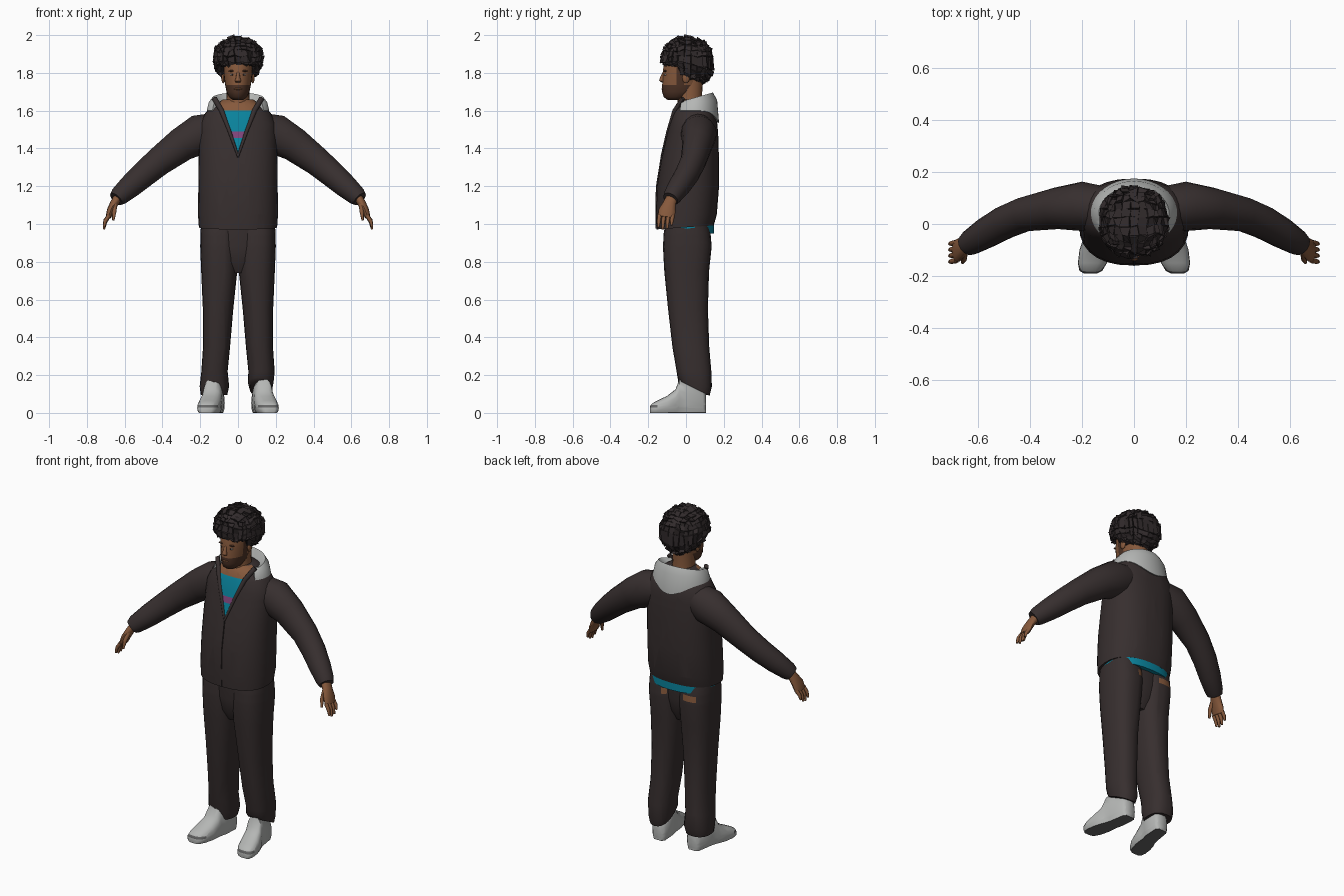
import bpy, bmesh, math, random
from mathutils import Vector, Matrix

random.seed(4)
if "Cube" in bpy.data.objects:
    bpy.data.objects.remove(bpy.data.objects["Cube"])


def material(name, *rgb):
    m = bpy.data.materials.new(name)
    m.use_nodes = True
    m.diffuse_color = (*rgb, 1)
    m.node_tree.nodes["Principled BSDF"].inputs["Base Color"].default_value = (*rgb, 1)
    return m


cloth = material("dark cloth", .038, .028, .028)
hair_mat = material("black hair", .03, .023, .024)
teal = material("teal shirt", .003, .23, .34)
pink = material("plum print", .22, .06, .2)
skin = material("brown skin", .24, .1, .045)
beard = material("dark beard", .075, .033, .019)
grey = material("light grey", .46, .47, .46)
sole = material("sole grey", .13, .13, .13)
white = material("eye white", .5, .45, .4)


def finish(name, bm, mats, rule=None, cuts=(), angle=50):
    """Cut the mesh, colour faces by rule and make a smooth shaded object."""
    for co, no in cuts:
        bmesh.ops.bisect_plane(bm, geom=bm.verts[:] + bm.edges[:] + bm.faces[:],
                               plane_co=co, plane_no=no)
    bmesh.ops.recalc_face_normals(bm, faces=bm.faces)
    if rule:
        for f in bm.faces:
            f.material_index = rule(f.calc_center_median(), f.normal)
    me = bpy.data.meshes.new(name)
    bm.to_mesh(me)
    bm.free()
    for m in mats:
        me.materials.append(m)
    ob = bpy.data.objects.new(name, me)
    bpy.context.collection.objects.link(ob)
    if angle:
        bpy.ops.object.select_all(action='DESELECT')
        ob.select_set(True)
        bpy.context.view_layer.objects.active = ob
        bpy.ops.object.shade_smooth_by_angle(angle=math.radians(angle))
    return ob


def loft(name, rings, mats, axes=None, n=20, power=2.0, floor=False, **kw):
    """Skin rounded sections (centre, width, depth, slope) along a path."""
    bm = bmesh.new()
    loops = []
    pts = [Vector(r[0]) for r in rings]
    for i, r in enumerate(rings):
        if axes:
            u, v = map(Vector, axes)
        else:
            t = (pts[min(i + 1, len(pts) - 1)] - pts[max(i - 1, 0)]).normalized()
            v = Vector((0, 1, 0))
            v = (v - t * t.dot(v)).normalized()
            u = v.cross(t)
        loop = []
        for k in range(n):
            a = math.tau * k / n
            c, s = (math.copysign(abs(q) ** (2 / power), q) for q in (math.cos(a), math.sin(a)))
            p = pts[i] + u * c * r[1] + v * s * r[2]
            if len(r) > 3:
                p.z += r[3] * (p.y - pts[i].y)
            if floor:
                p.z = max(p.z, 0)
            loop.append(bm.verts.new(p))
        loops.append(loop)
    for a, b in zip(loops, loops[1:]):
        for k in range(n):
            bm.faces.new((a[k], a[(k + 1) % n], b[(k + 1) % n], b[k]))
    bm.faces.new(loops[0])
    bm.faces.new(loops[-1])
    return finish(name, bm, mats, **kw)


def ball(name, centre, size, mat):
    bm = bmesh.new()
    bmesh.ops.create_uvsphere(bm, u_segments=12, v_segments=8, radius=1)
    bmesh.ops.transform(bm, verts=bm.verts, matrix=Matrix.Translation(centre) @ Matrix.Diagonal((*size, 1)))
    return finish(name, bm, [mat])


def stack(rows):
    """Rows of (z, half width, front y, back y) become upright sections."""
    return [((0, (f + b) / 2, z), w, (b - f) / 2) for z, w, f, b in rows]


FLAT = ((1, 0, 0), (0, 1, 0))
UPRIGHT = ((1, 0, 0), (0, 0, 1))

# Jacket body, with the open neck showing shirt and skin
V_LOW, V_SLOPE = 1.36, .345


def jacket_rule(c, n):
    if n.y > .3 or c.y > .02 or abs(c.x) > (c.z - V_LOW) * V_SLOPE:
        return 0
    if c.z > 1.6:
        return 2
    return 3 if 1.455 < c.z < 1.49 and abs(c.x) < .036 else 1


body = stack([(1.05, .212, -.16, .163), (1.2, .21, -.155, .175), (1.35, .208, -.13, .174),
              (1.45, .208, -.107, .172), (1.53, .203, -.088, .166), (1.59, .172, -.072, .152),
              (1.63, .125, -.055, .13), (1.66, .08, -.03, .1)])
loft("jacket_body", [((0, -.005, .982), .207, .152, .07)] + body, [cloth, teal, skin, pink],
     FLAT, n=28, power=2.4, rule=jacket_rule,
     cuts=[((0, 0, V_LOW), (1, 0, -V_SLOPE)), ((0, 0, V_LOW), (1, 0, V_SLOPE)),
           ((0, 0, 1.6), (0, 0, 1)), ((0, 0, 1.455), (0, 0, 1)), ((0, 0, 1.49), (0, 0, 1)),
           ((.036, 0, 0), (1, 0, 0)), ((-.036, 0, 0), (1, 0, 0))])
loft("zip", [((0, -.155, .975), .004, .006), ((0, -.157, 1.1), .004, .006),
             ((0, -.154, 1.2), .004, .006), ((0, -.128, V_LOW), .004, .006)], [cloth], FLAT, n=6)

# Shirt hem below the jacket and the hips
loft("shirt_hem", [((0, .006, .967), .197, .141, -.13), ((0, .006, 1.05), .197, .141)],
     [teal], FLAT, n=28, power=2.4)
loft("hips", stack([(.74, .06, -.07, .07), (.8, .15, -.1, .1), (.88, .19, -.112, .118),
                    (1.0, .19, -.112, .118)]), [cloth], FLAT)

for s, side in ((1, "left"), (-1, "right")):
    # Lapel
    loft(side + "_lapel", [((s * .125, -.015, 1.665), .014, .012), ((s * .087, -.06, 1.6), .013, .012),
                           ((s * .045, -.094, 1.49), .01, .01), ((0, -.128, V_LOW), .006, .006)],
         [cloth], n=8)
    # Sleeve, bent slightly forward
    loft(side + "_sleeve", [((s * .12, .06, 1.5), .09, .085), ((s * .2, .068, 1.475), .106, .095),
                            ((s * .3, .06, 1.42), .09, .08), ((s * .42, .038, 1.33), .076, .067),
                            ((s * .5, .005, 1.262), .069, .064), ((s * .57, -.035, 1.2), .062, .059),
                            ((s * .63, -.072, 1.147), .051, .049), ((s * .645, -.082, 1.132), .042, .042)],
         [cloth], n=16)
    # Palm, fingers and thumb
    loft(side + "_palm", [((s * .63, -.07, 1.15), .024, .03), ((s * .655, -.087, 1.11), .022, .034),
                          ((s * .675, -.1, 1.07), .02, .045), ((s * .687, -.105, 1.035), .014, .044)],
         [skin], n=12)
    for i in range(4):
        y = -.14 + i * .023
        drop = (.055, .066, .062, .045)[i]
        loft(f"{side}_finger_{i + 1}", [((s * .683, y, 1.045), .011, .011),
                                        ((s * .703, y - .004, 1.042 - drop * .5), .010, .010),
                                        ((s * .71, y - .006, 1.038 - drop), .006, .006)], [skin], n=8)
    loft(side + "_thumb", [((s * .652, -.105, 1.105), .014, .016), ((s * .655, -.137, 1.065), .011, .012),
                           ((s * .66, -.148, 1.02), .006, .007)], [skin], n=8)

    # Trouser leg with a worn patch at the back
    lo, hi = (.045, .075) if s > 0 else (.07, .15)

    def patch_rule(c, n):
        return int(c.y > .07 and .9 < c.z < .935 and lo < c.x * s < hi)

    rows = [(1.0, .0, .195, -.11, .12), (.95, .0, .199, -.118, .13), (.88, .0, .2, -.122, .136),
            (.75, .004, .195, -.115, .122), (.55, .025, .186, -.095, .116), (.35, .042, .185, -.072, .123),
            (.22, .055, .194, -.05, .134)]
    leg = [((s * (a + b) / 2, (f + k) / 2, z), (b - a) / 2, (k - f) / 2) for z, a, b, f, k in rows]
    if s > 0:
        leg += [((.12, .045, .16), .068, .09, -.3), ((.122, .045, .13), .06, .08, -.5)]
    else:
        leg += [((-.125, .05, .14), .078, .087), ((-.127, .05, .095), .07, .075)]
    loft(side + "_trouser_leg", leg, [cloth, skin], FLAT, power=2.4, rule=patch_rule,
         cuts=[((0, 0, .9), (0, 0, 1)), ((0, 0, .935), (0, 0, 1)),
               ((s * lo, 0, 0), (1, 0, 0)), ((s * hi, 0, 0), (1, 0, 0))])

    # Shoe with dark sole and toe trim
    shoe = [(.105, .115, .03, .1), (.09, .115, .045, .13), (0, .125, .05, .17), (-.035, .135, .05, .18),
            (-.055, .14, .055, .125), (-.1, .15, .06, .09), (-.15, .16, .056, .066),
            (-.18, .166, .044, .05), (-.19, .168, .026, .036)]
    loft(side + "_shoe", [((s * x, y, h * .4), w, h * .6) for y, x, w, h in shoe], [grey, sole],
         UPRIGHT, power=2.5, floor=True,
         rule=lambda c, n: int(n.z < -.8 or (c.y < -.14 and .028 < c.z < .042)),
         cuts=[((0, 0, .028), (0, 0, 1)), ((0, 0, .042), (0, 0, 1))])

    # Eye, brow and ear
    ball(side + "_eye", (s * .03, -.108, 1.79), (.012, .007, .005), white)
    ball(side + "_pupil", (s * .03, -.113, 1.79), (.005, .004, .005), hair_mat)
    ball(side + "_brow", (s * .032, -.109, 1.81), (.02, .008, .005), beard)
    ball(side + "_ear", (s * .078, .0, 1.775), (.01, .02, .03), skin)

# Hood lying folded around the neck, drooping to a point behind
bm = bmesh.new()
columns = []
for i in range(25):
    a = math.radians(-125 + 250 * i / 24)
    s, c = math.sin(a), math.cos(a)
    droop = max(c, 0) ** 4
    profile = [(.085, .06, 1.61), (.1, .075, 1.645), (.135, .1, 1.668 + .028 * c),
               (.155, .122, 1.645 + .01 * c), (.166, .132, 1.6 - .065 * droop), (.14, .1, 1.585 - .04 * droop)]
    columns.append([bm.verts.new((s * rx, .043 + c * ry, z)) for rx, ry, z in profile])
for p, q in zip(columns, columns[1:]):
    for k in range(6):
        bm.faces.new((p[k], p[(k + 1) % 6], q[(k + 1) % 6], q[k]))
bm.faces.new(columns[0])
bm.faces.new(columns[-1])
finish("hood", bm, [grey])

# Neck and head with beard and sideburns
loft("neck", stack([(1.56, .075, -.06, .1), (1.63, .064, -.045, .09), (1.68, .06, -.045, .085),
                    (1.78, .06, -.04, .09)]), [skin], FLAT)
loft("head", stack([(1.657, .028, -.098, -.02), (1.672, .048, -.118, .02), (1.7, .061, -.127, .06),
                    (1.735, .068, -.126, .08), (1.79, .075, -.123, .09), (1.84, .08, -.119, .1),
                    (1.9, .08, -.1, .1), (1.94, .045, -.05, .06)]), [skin, beard], FLAT, n=24,
     rule=lambda c, n: int((c.z < 1.735 and c.y < .02) or (c.z < 1.82 and -.05 < c.y < -.01)),
     cuts=[((0, -.05, 0), (0, 1, 0)), ((0, -.01, 0), (0, 1, 0))])
loft("nose", [((0, -.115, 1.805), .007, .008), ((0, -.126, 1.775), .011, .012),
              ((0, -.13, 1.758), .017, .013), ((0, -.122, 1.75), .012, .008)], [skin], FLAT, n=10)
ball("mouth", (0, -.124, 1.715), (.022, .006, .005), skin)

# Curly hair: a rounded block of ragged raised tiles
bm = bmesh.new()
bmesh.ops.create_cube(bm, size=2)
bmesh.ops.subdivide_edges(bm, edges=bm.edges, cuts=6, use_grid_fill=True)
for v in bm.verts:
    d = v.co.normalized()
    p = Vector((d.x * .125, .008 + d.y * .132, 1.872 + d.z * .112))
    if p.z < 1.87:
        p.x *= 1 - (1.87 - p.z) * 1.2
        if p.y > 0:
            p.z -= .04 * p.y / .13
    if p.y < -.035:
        p.z = max(p.z, 1.85)
    v.co = p + Vector([random.uniform(-.005, .005) for _ in range(3)])
bm.normal_update()
tiles = bmesh.ops.extrude_discrete_faces(bm, faces=bm.faces[:])["faces"]
for f in tiles:
    normal = f.normal.copy()
    for v in f.verts:
        v.co += normal * random.uniform(0, .02)
finish("curly_hair", bm, [hair_mat], angle=0)
